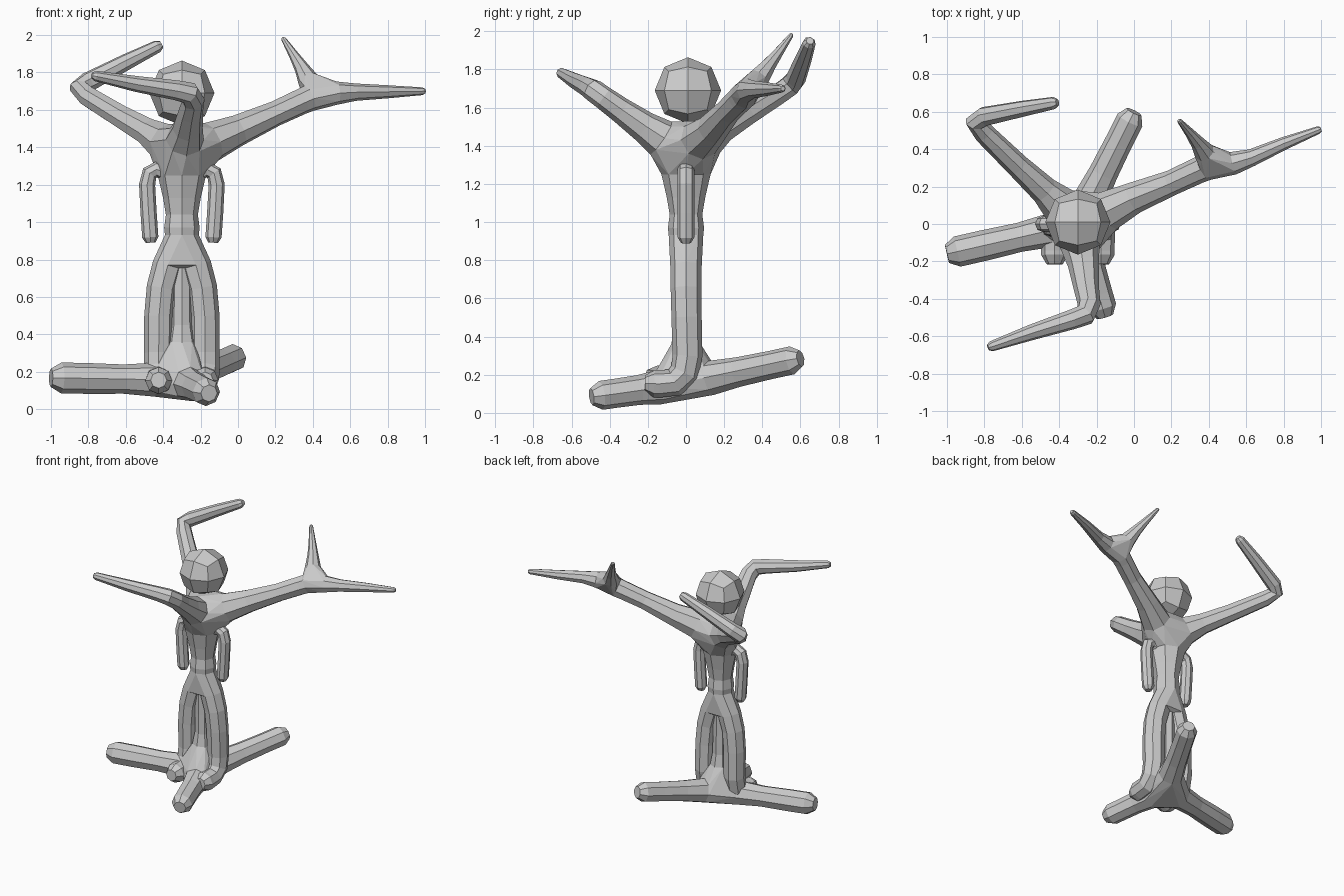
import bpy, bmesh, math
from mathutils import Vector, Quaternion

if "Cube" in bpy.data.objects:
    bpy.data.objects.remove(bpy.data.objects["Cube"])

SIDES = 8


def finish(bm, name):
    bmesh.ops.recalc_face_normals(bm, faces=bm.faces[:])
    me = bpy.data.meshes.new(name)
    bm.to_mesh(me)
    bm.free()
    ob = bpy.data.objects.new(name, me)
    bpy.context.collection.objects.link(ob)
    return ob


def tube(name, pts):
    """Eight-sided limb along (x, y, z, radius) points with a rounded tip; returns first and last full rings."""
    P = [Vector(p[:3]) for p in pts]
    R = [p[3] for p in pts]
    # rounded tip: pull the last ring back, then add a smaller one
    d = (P[-1] - P[-2]).normalized()
    tip, r = P[-1].copy(), R[-1]
    P[-1] = tip - d * r * 0.7
    P.append(tip)
    R.append(r * 0.6)
    tans = []
    for i in range(len(P)):
        a = (P[i] - P[i - 1]).normalized() if i else Vector()
        b = (P[i + 1] - P[i]).normalized() if i < len(P) - 1 else Vector()
        tans.append((a + b).normalized())
    t = tans[0]
    side = t.cross(Vector((0, 0, 1)))
    if side.length < 0.2:
        side = Vector((1, 0, 0)) - t * t.x
    side.normalize()
    bm = bmesh.new()
    rings, coords = [], []
    for p, rad, tn in zip(P, R, tans):
        side = t.rotation_difference(tn) @ side
        t = tn
        ring = [p + Quaternion(tn, 2 * math.pi * k / SIDES) @ side * rad * 1.03
                for k in range(SIDES)]
        coords.append(ring)
        rings.append([bm.verts.new(c) for c in ring])
    for a, b in zip(rings, rings[1:]):
        for k in range(SIDES):
            n = (k + 1) % SIDES
            bm.faces.new((a[k], a[n], b[n], b[k]))
    bm.faces.new(rings[0])
    bm.faces.new(rings[-1])
    finish(bm, name)
    return coords[0], coords[-2]


def joint(name, *rings):
    """Convex block joining the end rings of several limbs."""
    bm = bmesh.new()
    for ring in rings:
        for c in ring:
            bm.verts.new(c)
    res = bmesh.ops.convex_hull(bm, input=bm.verts[:])
    junk = {v for v in res["geom_interior"] + res["geom_unused"]
            if isinstance(v, bmesh.types.BMVert)}
    bmesh.ops.delete(bm, geom=list(junk), context='VERTS')
    finish(bm, name)


CX = -0.3

# head: cube subdivided once into a 24-quad ball
bm = bmesh.new()
bmesh.ops.create_cube(bm, size=2)
bmesh.ops.subdivide_edges(bm, edges=bm.edges[:], cuts=1, use_grid_fill=True)
for v in bm.verts:
    v.co = v.co.normalized() * 0.174 + Vector((CX, 0.01, 1.69))
finish(bm, "head")

# torso, from chest down to hips
chest, hips = tube("torso", [(CX, 0, 1.25, .125), (CX, 0, 1.13, .098), (CX, 0, 1.04, .083),
                             (CX, 0, .97, .092), (CX, 0, .87, .088)])

# three raised arms
arm_fork, fork_end = tube("forked_arm", [(-.14, .07, 1.43, .105), (0, .14, 1.49, .082),
                                         (.2, .22, 1.58, .066), (.34, .285, 1.645, .068),
                                         (.42, .32, 1.68, .07)])
arm_back, _ = tube("back_arm", [(-.4, .105, 1.43, .1), (-.48, .18, 1.48, .074),
                                (-.62, .31, 1.56, .062), (-.8, .485, 1.67, .055),
                                (-.845, .545, 1.715, .056), (-.8, .575, 1.75, .052),
                                (-.6, .615, 1.855, .043), (-.41, .65, 1.95, .033)])
arm_front, _ = tube("front_arm", [(-.285, -.13, 1.44, .1), (-.27, -.22, 1.5, .08),
                                  (-.255, -.34, 1.585, .066), (-.24, -.43, 1.65, .06),
                                  (-.26, -.485, 1.69, .058), (-.33, -.51, 1.705, .052),
                                  (-.55, -.58, 1.74, .041), (-.78, -.66, 1.785, .027)])
joint("chest", chest, arm_fork, arm_back, arm_front)

# forked hand
prong_up, _ = tube("upper_prong", [(.375, .385, 1.76, .055), (.34, .435, 1.825, .038),
                                   (.3, .485, 1.89, .026), (.24, .555, 1.985, .013)])
prong_out, _ = tube("outer_prong", [(.53, .325, 1.69, .06), (.63, .355, 1.695, .045),
                                    (.8, .43, 1.697, .034), (1.0, .508, 1.7, .02)])
joint("fork_web", fork_end, prong_up, prong_out)

# legs with feet and small hanging arms, mirrored about the body
leg_tops = []
for s, label in ((-1, "left"), (1, "right")):
    top, _ = tube(label + "_leg", [(CX + s * o, y, z, r) for o, y, z, r in (
        (.075, 0, .77, .08), (.108, 0, .65, .078), (.122, .003, .5, .077),
        (.124, .008, .3, .076), (.124, -.008, .21, .076), (.124, -.06, .16, .072),
        (.124, -.14, .152, .07), (.124, -.215, .155, .07))])
    leg_tops.append(top)
    tube(label + "_small_arm", [(CX + s * o, 0, z, .042) for o, z in (
        (.08, 1.26), (.135, 1.282), (.172, 1.262), (.186, 1.2), (.178, 1.05), (.167, .89))])
joint("hips", hips, *leg_tops)

# centre post and three floor limbs
post, _ = tube("centre_post", [(CX, 0, .36, .075), (CX, 0, .45, .058),
                               (CX, 0, .6, .055), (CX, 0, .82, .055)])
hub = Vector((CX, 0, .155))
feet = []
for name, end, r in (("left_floor_limb", (-1.0, -.16, .168), .08),
                     ("back_floor_limb", (.0, .6, .285), .072),
                     ("front_floor_limb", (-.155, -.495, .085), .074)):
    e = Vector(end)
    a = hub + (e - hub).normalized() * .15
    feet.append(tube(name, [(*a, .088), (*a.lerp(e, .3), .076), (*a.lerp(e, .65), r), (*e, r)])[0])
joint("floor_hub", post, *feet)
